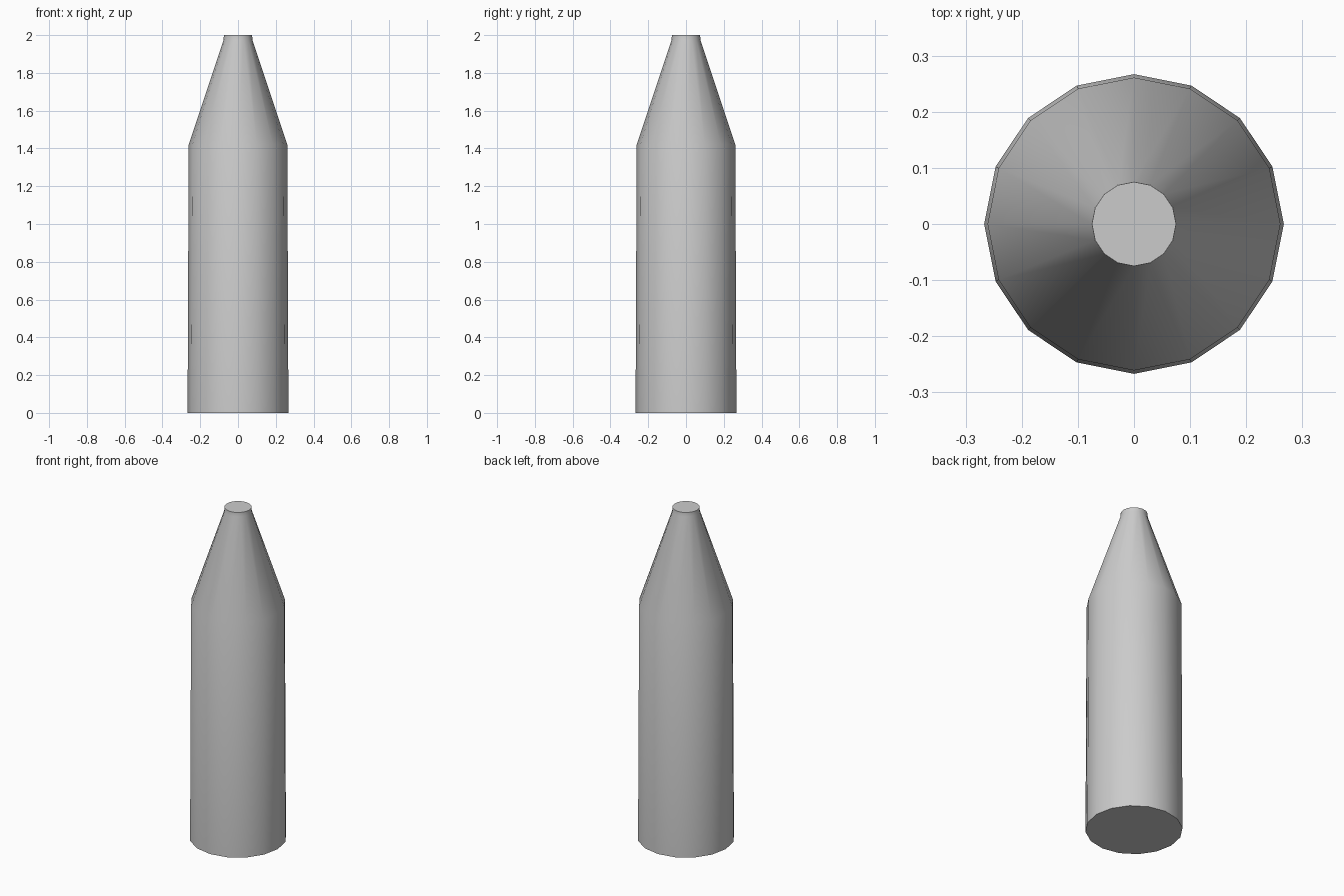
import bpy, bmesh, math

if "Cube" in bpy.data.objects:
    bpy.data.objects.remove(bpy.data.objects["Cube"])

SIDES = 16
# radius, height from base to tip: slightly tapered body, cone shoulder, short neck
PROFILE = [(0.267, 0.0), (0.261, 1.42), (0.076, 1.975), (0.075, 2.0)]

bm = bmesh.new()

# one ring of vertices per profile point
rings = []
for radius, z in PROFILE:
    angles = [2 * math.pi * i / SIDES for i in range(SIDES)]
    rings.append([bm.verts.new((radius * math.cos(a), radius * math.sin(a), z)) for a in angles])

# side walls
for low, high in zip(rings, rings[1:]):
    for i in range(SIDES):
        j = (i + 1) % SIDES
        bm.faces.new((low[i], low[j], high[j], high[i]))

# flat base and tip
bm.faces.new(rings[0][::-1])
bm.faces.new(rings[-1])

mesh = bpy.data.meshes.new("tapered_body")
bm.to_mesh(mesh)
bm.free()
body = bpy.data.objects.new("tapered_body", mesh)
bpy.context.collection.objects.link(body)

# smooth sides, sharp caps
bpy.context.view_layer.objects.active = body
body.select_set(True)
bpy.ops.object.shade_smooth_by_angle(angle=math.radians(30))
